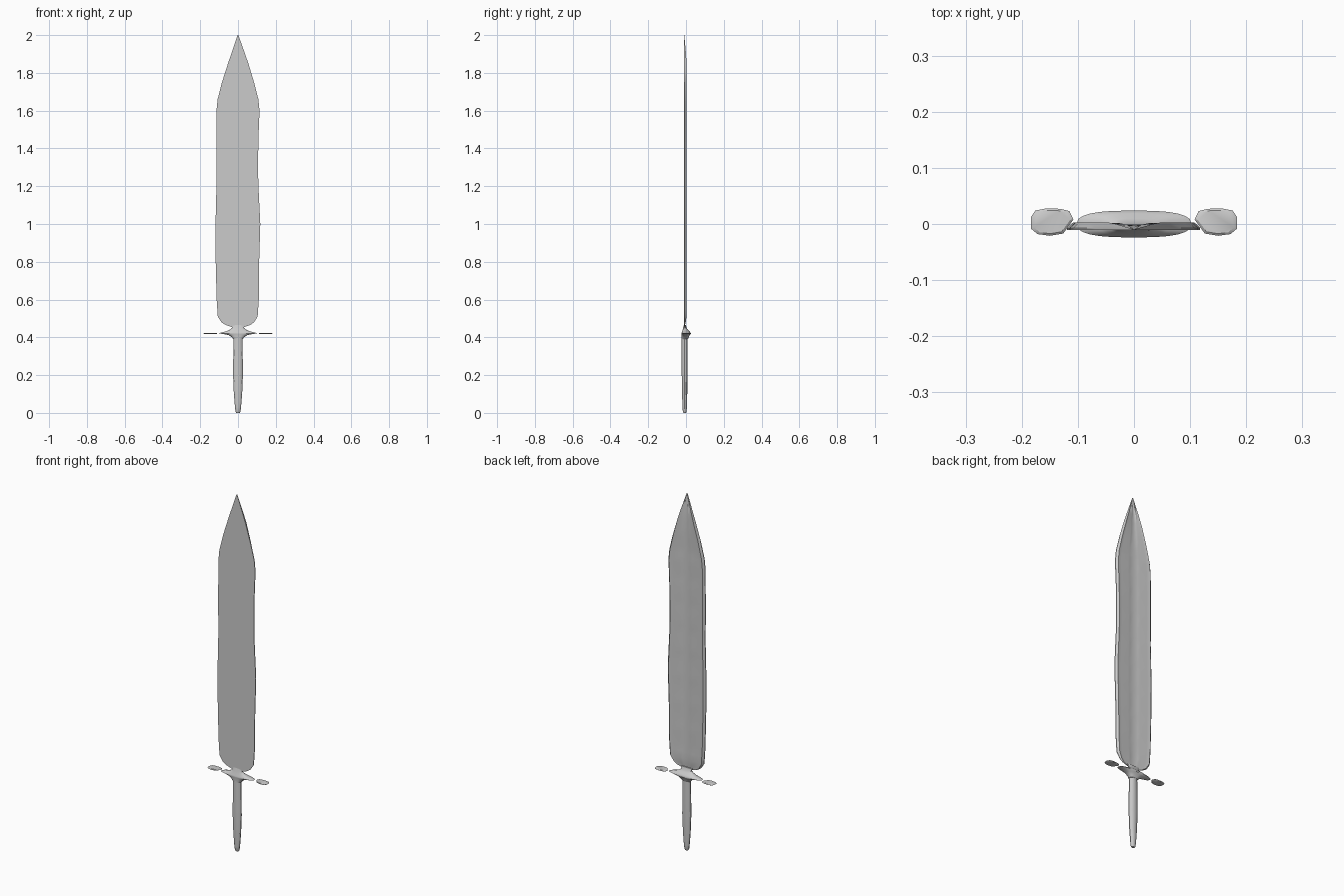
import bpy, bmesh, math


def loft(name, rings, angle=30):
    """Skin a list of equal-length point rings and cap both ends."""
    bm = bmesh.new()
    vs = [[bm.verts.new(p) for p in ring] for ring in rings]
    n = len(vs[0])
    for a, b in zip(vs, vs[1:]):
        for i in range(n):
            j = (i + 1) % n
            bm.faces.new((a[i], a[j], b[j], b[i]))
    bm.faces.new(vs[0][::-1])
    bm.faces.new(vs[-1])
    bmesh.ops.recalc_face_normals(bm, faces=bm.faces)
    me = bpy.data.meshes.new(name)
    bm.to_mesh(me)
    bm.free()
    ob = bpy.data.objects.new(name, me)
    bpy.context.collection.objects.link(ob)
    bpy.context.view_layer.objects.active = ob
    ob.select_set(True)
    bpy.ops.object.shade_smooth_by_angle(angle=math.radians(angle))
    ob.select_set(False)
    return ob


def oval(z, rx, ry, cy=0.0, n=20, power=1.0):
    """Rounded ring; power below 1 makes it boxier."""
    ring = []
    for i in range(n):
        t = 2 * math.pi * i / n
        c, s = math.cos(t), math.sin(t)
        ring.append((rx * math.copysign(abs(c) ** power, c),
                     cy + ry * math.copysign(abs(s) ** power, s), z))
    return ring


def lerp_table(table, z):
    for a, b in zip(table, table[1:]):
        if z <= b[0]:
            t = (z - a[0]) / (b[0] - a[0])
            return [p + t * (q - p) for p, q in zip(a[1:], b[1:])]
    return table[-1][1:]


# Blade: flat front, raised rims and an uneven fuller on the back
outline = [(0.455, 0.035, 0.035), (0.465, 0.065, 0.065), (0.48, 0.088, 0.085),
           (0.51, 0.107, 0.104), (0.60, 0.113, 0.110), (0.80, 0.118, 0.112),
           (1.00, 0.119, 0.118), (1.20, 0.114, 0.108), (1.30, 0.115, 0.106),
           (1.45, 0.115, 0.108), (1.60, 0.114, 0.114), (1.66, 0.108, 0.108),
           (1.75, 0.085, 0.085), (1.85, 0.053, 0.055), (1.95, 0.019, 0.020),
           (2.00, 0.002, 0.002)]
levels = sorted({o[0] for o in outline} | {round(0.55 + 0.05 * i, 2) for i in range(29)})
front = -0.011
rings = []
for k, z in enumerate(levels):
    left, right = lerp_table(outline, z)
    fade = min(1.0, (z - 0.44) / 0.06, (2.02 - z) / 0.15)
    wave = 0.0012 * math.sin(z * 40) * fade
    back = [(1.0, -0.007), (0.91, 0.003), (0.72, -0.001), (0.35, 0.001 + wave),
            (0.22, -0.002 + wave), (0, -0.003 - wave), (-0.22, -0.002 + wave),
            (-0.35, 0.001 + wave), (-0.72, -0.001), (-0.91, 0.003), (-1.0, -0.007)]
    ring = [(-left, front, z), (right, front, z)]
    for u, y in back:
        ring.append((u * (right if u > 0 else left), front + (y - front) * fade, z))
    rings.append(ring)
loft("blade", rings)

# Grip: oval handle tapering to a rounded butt
grip = [(0.0, 0.009, 0.007), (0.006, 0.013, 0.010), (0.03, 0.016, 0.012),
        (0.10, 0.022, 0.014), (0.20, 0.026, 0.016), (0.30, 0.025, 0.016),
        (0.40, 0.023, 0.016)]
loft("grip", [oval(z, rx, ry, -0.007, 14) for z, rx, ry in grip])

# Guard: thin flared plate that narrows into the blade socket
guard = [(0.39, 0.024, 0.016, -0.006), (0.40, 0.032, 0.019, -0.004),
         (0.412, 0.050, 0.021, -0.002), (0.418, 0.080, 0.024, 0),
         (0.421, 0.102, 0.024, 0), (0.425, 0.090, 0.023, 0),
         (0.431, 0.065, 0.020, -0.001), (0.440, 0.044, 0.014, -0.004),
         (0.450, 0.031, 0.009, -0.006), (0.465, 0.036, 0.005, -0.006)]
loft("guard", [oval(z, rx, ry, cy, 24, 0.75) for z, rx, ry, cy in guard])

# Guard tips: two detached flat plates beyond the guard
plate = [(0.120, -0.017), (0.150, -0.021), (0.172, -0.018), (0.184, -0.008),
         (0.184, 0.012), (0.176, 0.024), (0.155, 0.028), (0.125, 0.027),
         (0.109, 0.023), (0.102, 0.008)]
plate = [(x + (0.006 if x < 0.13 else 0), y) for x, y in plate]
cx, cy = 0.146, 0.004
for side, label in ((1, "right"), (-1, "left")):
    loft("guard_tip_" + label,
         [[(side * (cx + (x - cx) * s), cy + (y - cy) * s, z) for x, y in plate]
          for z, s in ((0.417, 0.85), (0.420, 1.0), (0.423, 0.85))])
